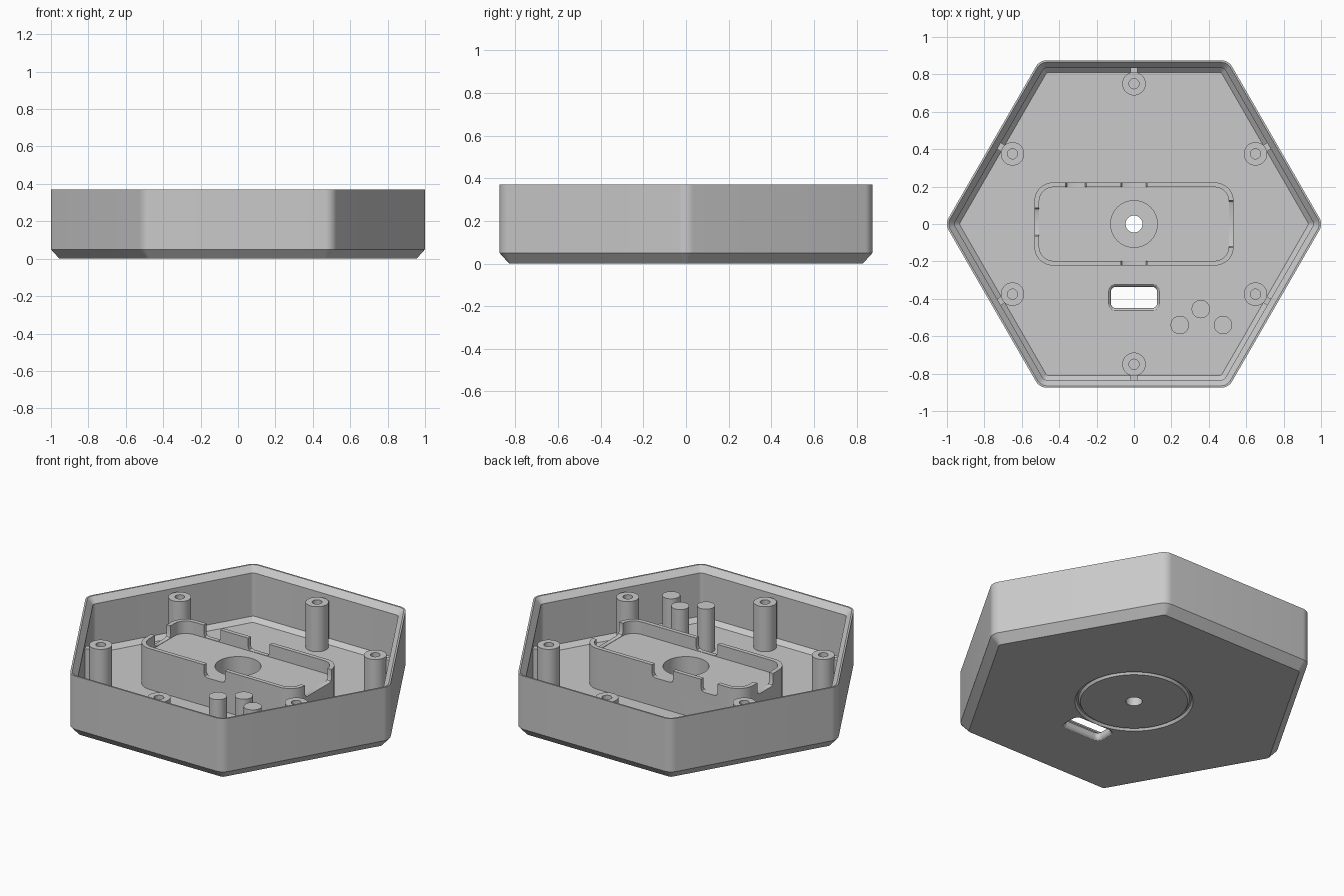
import bpy, bmesh
from math import pi, cos, sin, sqrt
from mathutils import Matrix, Vector

cube = bpy.data.objects.get("Cube")
if cube:
    bpy.data.objects.remove(cube, do_unlink=True)

grey = bpy.data.materials.new("plain_grey")
grey.use_nodes = True
colour = (0.59, 0.59, 0.59, 1)
grey.diffuse_color = colour
grey.node_tree.nodes["Principled BSDF"].inputs["Base Color"].default_value = colour

FLOOR, DECK, RIM = 0.05, 0.22, 0.295
SUNK = 0.03


# Outlines
def circle(r, n=48):
    return [(r * cos(2 * pi * i / n), r * sin(2 * pi * i / n)) for i in range(n)]


def rounded(corners, r, sweep, steps=8):
    """Arc of radius r around each (centre, mid-angle) corner."""
    pts = []
    for (cx, cy), mid in corners:
        for i in range(steps + 1):
            a = mid + sweep * (i / steps - 0.5)
            pts.append((cx + r * cos(a), cy + r * sin(a)))
    return pts


def rect(hx, hy, r=0.001):
    signs = [(1, 1), (-1, 1), (-1, -1), (1, -1)]
    return rounded([((sx * (hx - r), sy * (hy - r)), pi / 4 + k * pi / 2)
                    for k, (sx, sy) in enumerate(signs)], r, pi / 2)


def hexagon(apothem, outer=0.875):
    r = max(0.012, 0.067 - (outer - apothem))
    reach = (apothem - r) * 2 / sqrt(3)
    return rounded([((reach * cos(k * pi / 3), reach * sin(k * pi / 3)), k * pi / 3)
                    for k in range(6)], r, pi / 3)


# Skin a stack of (outline, height) rings into a solid
def loft(name, rings, at=(0, 0), turn=0, closed=False):
    bm = bmesh.new()
    loops = [[bm.verts.new((x, y, z)) for x, y in pts] for pts, z in rings]
    pairs = list(zip(loops, loops[1:]))
    if closed:
        pairs.append((loops[-1], loops[0]))
    for low, high in pairs:
        n = len(low)
        for i in range(n):
            j = (i + 1) % n
            bm.faces.new((low[i], low[j], high[j], high[i]))
    if not closed:
        bm.faces.new(loops[0])
        bm.faces.new(loops[-1])
    bmesh.ops.recalc_face_normals(bm, faces=bm.faces)
    bm.transform(Matrix.Rotation(turn, 4, 'Z'))
    bm.transform(Matrix.Translation(Vector((*at, 0))))
    mesh = bpy.data.meshes.new(name)
    bm.to_mesh(mesh)
    bm.free()
    mesh.materials.append(grey)
    ob = bpy.data.objects.new(name, mesh)
    bpy.context.collection.objects.link(ob)
    return ob


def cut(target, cutters):
    for c in cutters:
        c.hide_render = True
        mod = target.modifiers.new("cut", 'BOOLEAN')
        mod.operation = 'DIFFERENCE'
        mod.solver = 'EXACT'
        mod.object = c
    graph = bpy.context.evaluated_depsgraph_get()
    mesh = bpy.data.meshes.new_from_object(target.evaluated_get(graph))
    target.modifiers.clear()
    target.data = mesh
    for c in cutters:
        bpy.data.objects.remove(c, do_unlink=True)


def centre_hole():
    return loft("hole_cutter", [(circle(0.045), -0.1), (circle(0.045), 0.5)])


# Hexagonal tray with chamfered base and bevelled rim
tray = loft("tray", [(hexagon(a), z) for a, z in (
    (0.83, 0), (0.875, 0.05), (0.875, 0.37), (0.865, 0.37),
    (0.834, 0.335), (0.834, 0.075), (0.809, FLOOR))])

# Cable slot with softened lips, and ring groove under the base
slot = loft("slot_cutter", [(rect(0.123 + f, 0.057 + f, 0.025 + f), z) for f, z in (
    (0.02, -0.004), (0.006, 0.005), (0, 0.016), (0, FLOOR - 0.016),
    (0.006, FLOOR - 0.005), (0.02, FLOOR + 0.004))], at=(0, -0.393))
groove = loft("groove_cutter", [(circle(r, 96), z) for r, z in (
    (0.325, -0.005), (0.312, 0.015), (0.302, 0.015), (0.289, -0.005))], closed=True)
cut(tray, [centre_hole(), slot, groove])

# Raised platform with a low wall around it
platform = loft("platform", [
    (rect(0.533, 0.222, 0.1), SUNK), (rect(0.533, 0.222, 0.1), RIM),
    (rect(0.507, 0.197, 0.075), RIM), (rect(0.507, 0.197, 0.075), DECK)])


# Notch through the wall, with filleted lower corners
def notch(at, half, turn=0):
    rings = [(rect(half - f, 0.03), z) for f, z in (
        (0.02, DECK + 0.002), (0.006, DECK + 0.008), (0, DECK + 0.022), (0, 0.4))]
    return loft("notch_cutter", rings, at, turn)


recess = loft("recess_cutter", [(circle(0.125), FLOOR), (circle(0.125), 0.5)])
cut(platform, [
    recess, centre_hole(),
    notch((0, 0.22), 0.07), notch((0, -0.22), 0.07), notch((-0.31, 0.22), 0.055),
    notch((0.53, 0), 0.125, pi / 2), notch((-0.53, 0.01), 0.075, pi / 2)])

# Screw posts, each tied to the wall by a short rib
for k in range(6):
    a = pi / 6 + k * pi / 3
    loft(f"screw_post_{k + 1}", [
        (circle(0.0625), SUNK), (circle(0.0625), 0.32),
        (circle(0.027), 0.32), (circle(0.027), 0.12)],
        at=(0.75 * cos(a), 0.75 * sin(a)))
    loft(f"post_rib_{k + 1}", [(rect(0.02, 0.02), SUNK), (rect(0.02, 0.02), 0.3)],
         at=(0.82 * cos(a), 0.82 * sin(a)), turn=a)

# Three plain pins
for k, spot in enumerate([(0.245, -0.54), (0.357, -0.455), (0.476, -0.54)]):
    loft(f"pin_{k + 1}", [(circle(0.049), SUNK), (circle(0.049), 0.314)], at=spot)

# Smooth the curved faces, keep the edges crisp
bpy.ops.object.select_all(action='DESELECT')
for ob in bpy.context.collection.objects:
    if ob.type == 'MESH':
        ob.select_set(True)
bpy.context.view_layer.objects.active = tray
bpy.ops.object.shade_smooth_by_angle(angle=pi / 6)
